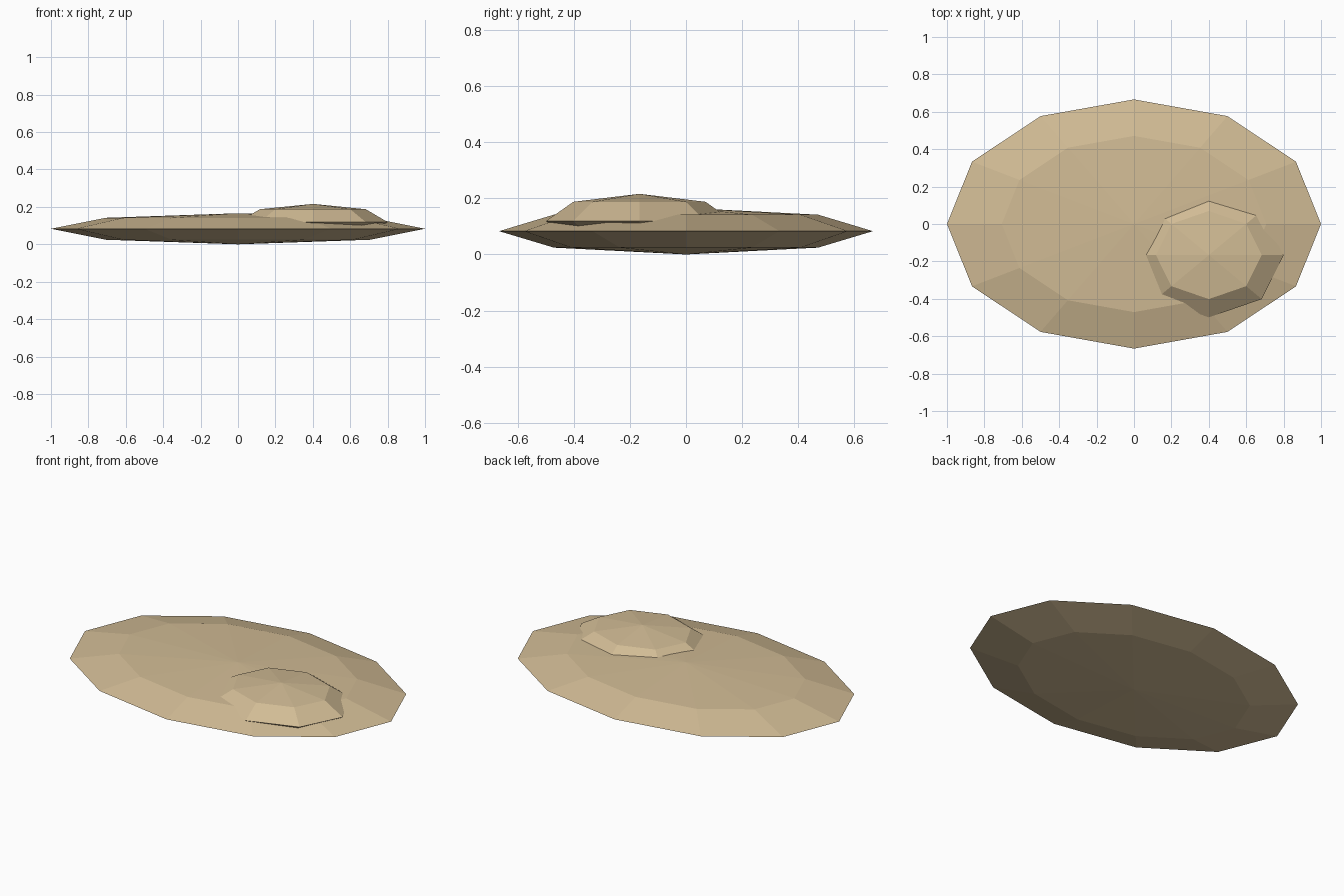
import bpy

if "Cube" in bpy.data.objects:
    bpy.data.objects.remove(bpy.data.objects["Cube"])

sand = bpy.data.materials.new("sand")
sand.diffuse_color = (0.64, 0.50, 0.30, 1)
sand.use_nodes = True
sand.node_tree.nodes["Principled BSDF"].inputs["Base Color"].default_value = sand.diffuse_color


def flattened_ball(name, segments, centre, radii):
    """Low-poly faceted ellipsoid with four rings."""
    bpy.ops.mesh.primitive_uv_sphere_add(segments=segments, ring_count=4, radius=1)
    ob = bpy.context.object
    ob.name = name
    for v in ob.data.vertices:
        v.co = [c + r * p for c, r, p in zip(centre, radii, v.co)]
    ob.data.materials.append(sand)
    bpy.ops.object.shade_flat()
    return ob


# Wide flat slab
flattened_ball("base_stone", 12, (0, 0, 0.083), (1, 0.666, 0.083))
# Smaller stone sunk into one side
flattened_ball("upper_stone", 8, (0.4, -0.166, 0.119), (0.4, 0.333, 0.097))
